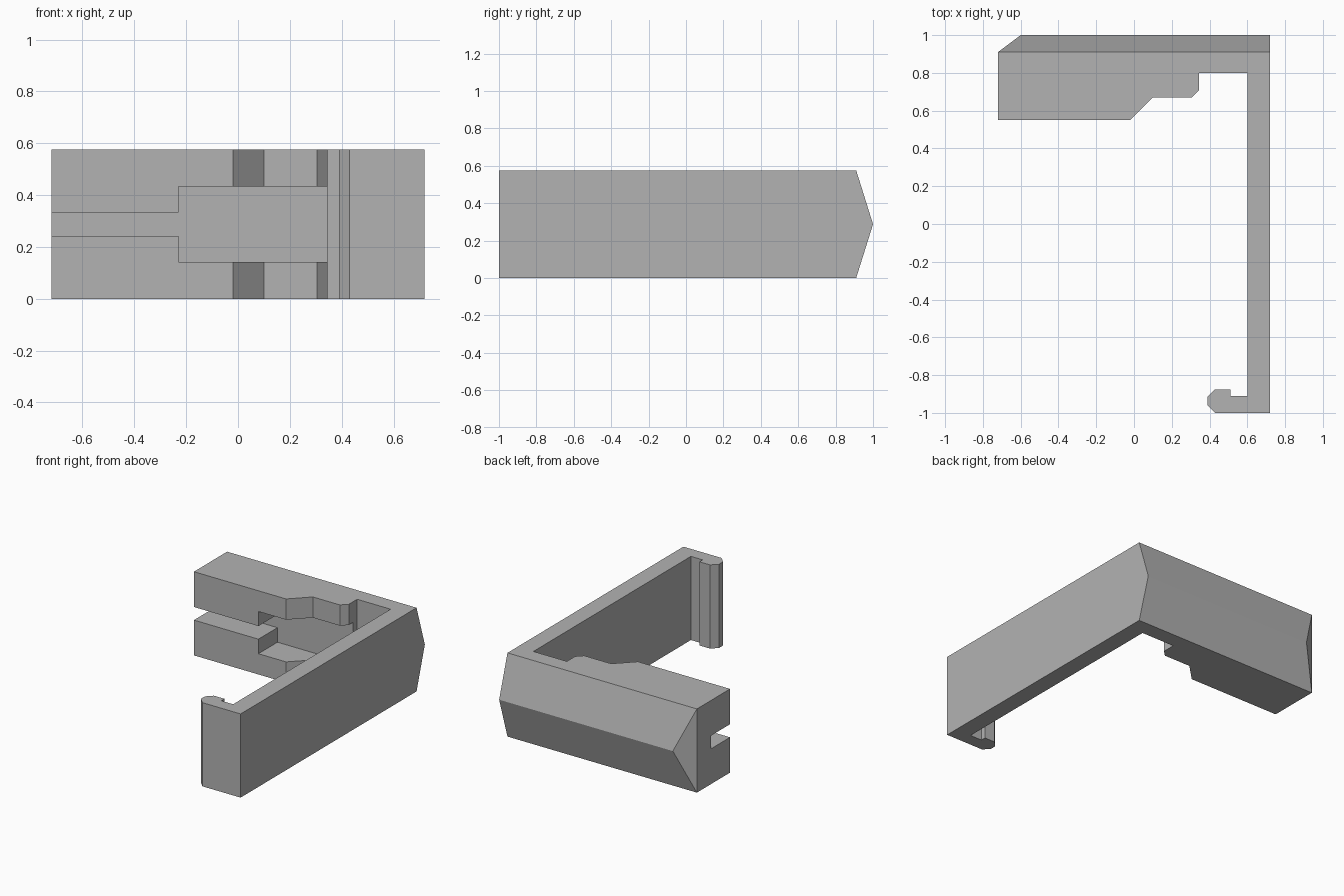
import bpy
import bmesh
from mathutils import Vector

cube = bpy.data.objects.get("Cube")
if cube:
    bpy.data.objects.remove(cube, do_unlink=True)

HEIGHT = 0.575
MID = HEIGHT / 2
RIDGE_Y, EAVE_Y = 1.0, 0.91

grey = bpy.data.materials.new("plain grey")
grey.use_nodes = True
colour = (0.45, 0.45, 0.45, 1)
grey.diffuse_color = colour
grey.node_tree.nodes["Principled BSDF"].inputs["Base Color"].default_value = colour


def prism(name, points, offset):
    """Extrude a closed outline along an offset into a solid object."""
    bm = bmesh.new()
    face = bm.faces.new([bm.verts.new(p) for p in points])
    grown = bmesh.ops.extrude_face_region(bm, geom=[face])["geom"]
    verts = [g for g in grown if isinstance(g, bmesh.types.BMVert)]
    bmesh.ops.translate(bm, verts=verts, vec=offset)
    bmesh.ops.recalc_face_normals(bm, faces=bm.faces)
    mesh = bpy.data.meshes.new(name)
    bm.to_mesh(mesh)
    bm.free()
    mesh.materials.append(grey)
    obj = bpy.data.objects.new(name, mesh)
    bpy.context.collection.objects.link(obj)
    return obj


# Angled bracket: stepped jaw, long arm and hooked tip in one outline
outline = [
    (-0.72, 0.55), (-0.02, 0.55), (0.10, 0.67), (0.305, 0.67),
    (0.345, 0.71), (0.345, 0.80), (0.60, 0.80),
    (0.60, -0.91), (0.51, -0.91), (0.51, -0.875), (0.43, -0.875),
    (0.39, -0.915), (0.39, -0.96), (0.43, -1.0), (0.72, -1.0),
    (0.72, RIDGE_Y), (-0.60, RIDGE_Y), (-0.72, EAVE_Y),
]
bracket = prism("bracket", [(x, y, 0) for x, y in outline], (0, 0, HEIGHT))

# Slope the back above and below to a central ridge
bm = bmesh.new()
bm.from_mesh(bracket.data)
for side in (1, -1):
    normal = Vector((0, MID, side * (RIDGE_Y - EAVE_Y)))
    cut = bmesh.ops.bisect_plane(
        bm, geom=bm.verts[:] + bm.edges[:] + bm.faces[:], dist=1e-5,
        plane_co=(0, RIDGE_Y, MID), plane_no=normal, clear_outer=True)
    edges = [g for g in cut["geom_cut"] if isinstance(g, bmesh.types.BMEdge)]
    bmesh.ops.holes_fill(bm, edges=edges)
bmesh.ops.recalc_face_normals(bm, faces=bm.faces)
bm.to_mesh(bracket.data)
bm.free()

# Narrow slot opening into a wider pocket in the jaw
half = [(-0.80, 0.045), (-0.23, 0.045), (-0.23, 0.145), (0.50, 0.145)]
slot = [(x, MID - h) for x, h in half] + [(x, MID + h) for x, h in reversed(half)]
cutter = prism("slot_cutter", [(x, 0.5, z) for x, z in slot], (0, 0.257, 0))
cutter.hide_render = True
boolean = bracket.modifiers.new("slot", 'BOOLEAN')
boolean.operation = 'DIFFERENCE'
boolean.solver = 'EXACT'
boolean.object = cutter
bpy.context.view_layer.objects.active = bracket
bpy.ops.object.modifier_apply(modifier=boolean.name)
bpy.data.objects.remove(cutter, do_unlink=True)
